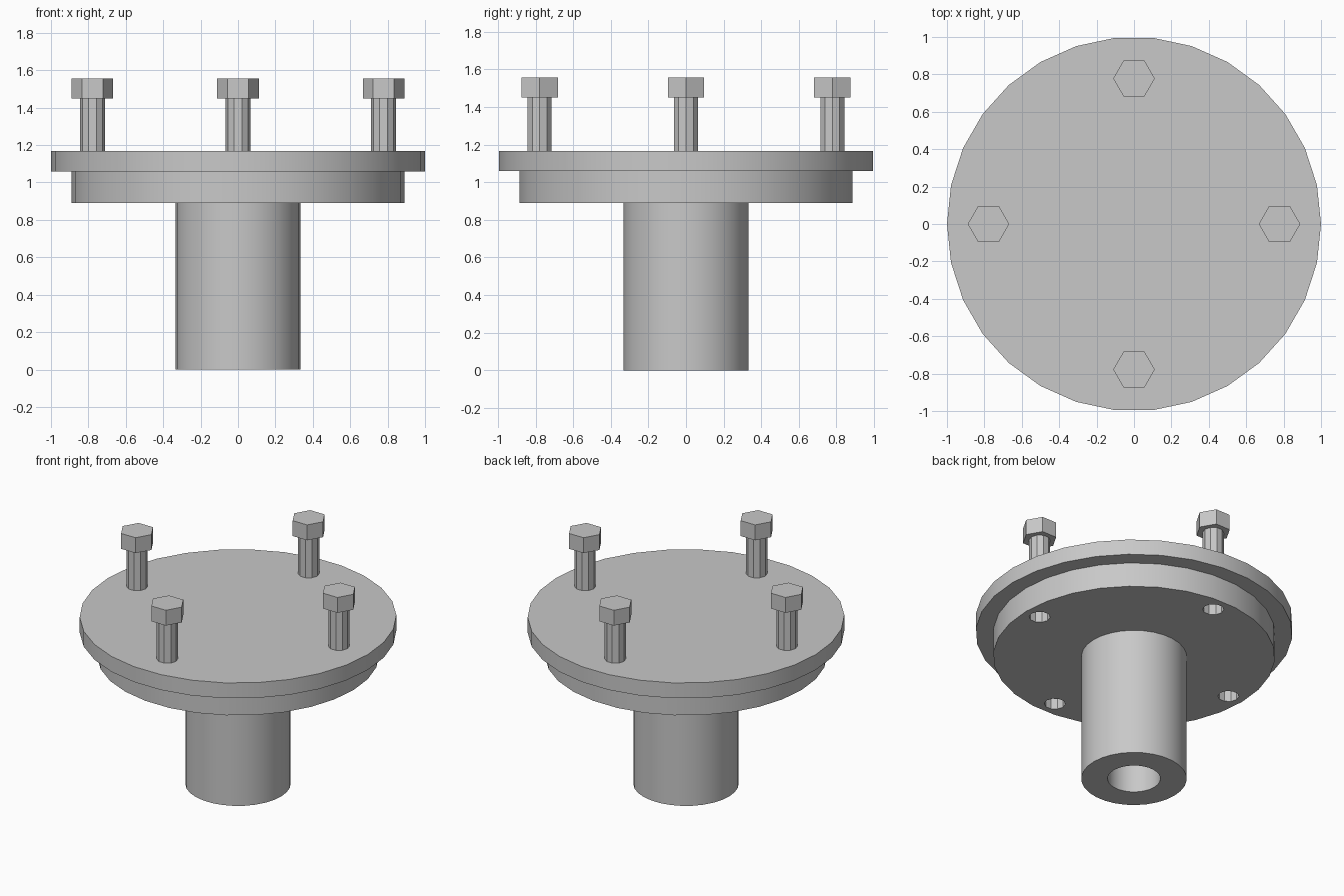
import bpy
import bmesh
from math import cos, sin, tau

cube = bpy.data.objects.get("Cube")
if cube:
    bpy.data.objects.remove(cube, do_unlink=True)

# One plain metal colour
metal = bpy.data.materials.new("grey_metal")
metal.use_nodes = True
GREY = (0.58, 0.58, 0.58, 1)
metal.diffuse_color = GREY
metal.node_tree.nodes["Principled BSDF"].inputs["Base Color"].default_value = GREY


def activate(obj):
    bpy.ops.object.select_all(action='DESELECT')
    obj.select_set(True)
    bpy.context.view_layer.objects.active = obj


def prism(name, sides, radius, bottom, top, centre=(0, 0)):
    """Upright prism with a corner on +x."""
    bm = bmesh.new()
    ring = [bm.verts.new((centre[0] + radius * cos(tau * i / sides),
                          centre[1] + radius * sin(tau * i / sides), bottom))
            for i in range(sides)]
    base = bm.faces.new(ring)
    lid = bmesh.ops.extrude_face_region(bm, geom=[base], use_keep_orig=True)
    moved = [v for v in lid["geom"] if isinstance(v, bmesh.types.BMVert)]
    bmesh.ops.translate(bm, verts=moved, vec=(0, 0, top - bottom))
    bmesh.ops.recalc_face_normals(bm, faces=bm.faces)
    mesh = bpy.data.meshes.new(name)
    bm.to_mesh(mesh)
    bm.free()
    mesh.materials.append(metal)
    obj = bpy.data.objects.new(name, mesh)
    bpy.context.collection.objects.link(obj)
    return obj


def drill(obj, cutter):
    """Cut a hole, then discard the cutter."""
    cutter.hide_render = True
    mod = obj.modifiers.new("hole", 'BOOLEAN')
    mod.operation = 'DIFFERENCE'
    mod.solver = 'EXACT'
    mod.object = cutter
    activate(obj)
    bpy.ops.object.modifier_apply(modifier=mod.name)
    bpy.data.objects.remove(cutter, do_unlink=True)


def smooth(obj):
    activate(obj)
    bpy.ops.object.shade_smooth_by_angle(angle=0.5)


ROUND = 30
SHAFT_SIDES = 10
SHAFT_R = 0.067
BOLT_CIRCLE = 0.778
PLATE_Z, FLANGE_Z, TOP_Z = 0.89, 1.06, 1.167

# Hub tube, lower plate and flange
hub = prism("hub_tube", ROUND, 0.333, 0, PLATE_Z)
drill(hub, prism("bore_cutter", ROUND, 0.167, -0.1, PLATE_Z + 0.1))
plate = prism("lower_plate", ROUND, 0.89, PLATE_Z, FLANGE_Z)
flange = prism("flange", ROUND, 1, FLANGE_Z, TOP_Z)

# Four bolts above the flange, with matching holes below
for side, dx, dy in (("left", 1, 0), ("right", -1, 0), ("front", 0, -1), ("back", 0, 1)):
    spot = (dx * BOLT_CIRCLE, dy * BOLT_CIRCLE)
    drill(plate, prism("hole_cutter", SHAFT_SIDES, SHAFT_R,
                       PLATE_Z - 0.1, FLANGE_Z + 0.1, spot))
    prism(side + "_bolt_shaft", SHAFT_SIDES, SHAFT_R, TOP_Z, 1.45, spot)
    prism(side + "_bolt_head", 6, 0.111, 1.45, 1.557, spot)

for part in (hub, plate, flange):
    smooth(part)
